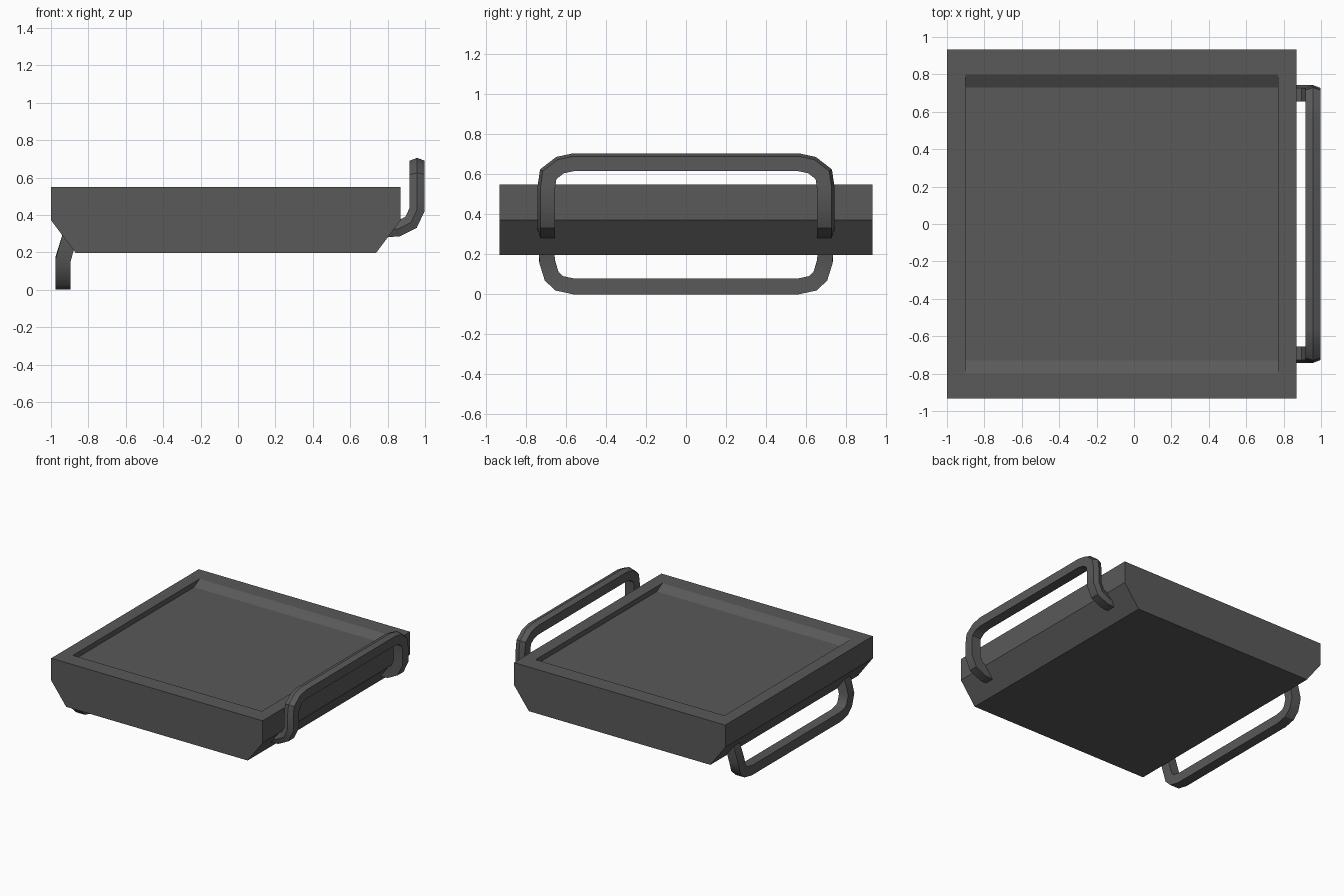
import bpy, bmesh
from mathutils import Vector

default = bpy.data.objects.get("Cube")
if default:
    bpy.data.objects.remove(default, do_unlink=True)

# One dark grey for everything
grey = bpy.data.materials.new("dark_grey")
grey.use_nodes = True
grey.diffuse_color = (0.1, 0.1, 0.1, 1)
grey.node_tree.nodes["Principled BSDF"].inputs["Base Color"].default_value = (0.1, 0.1, 0.1, 1)


def finish(name, bm, smooth=False):
    bmesh.ops.recalc_face_normals(bm, faces=bm.faces)
    mesh = bpy.data.meshes.new(name)
    bm.to_mesh(mesh)
    bm.free()
    mesh.materials.append(grey)
    obj = bpy.data.objects.new(name, mesh)
    bpy.context.collection.objects.link(obj)
    if smooth:
        bpy.ops.object.select_all(action='DESELECT')
        bpy.context.view_layer.objects.active = obj
        obj.select_set(True)
        bpy.ops.object.shade_smooth_by_angle()
    return obj


def build_tray():
    # Chamfered side profile extruded front to back
    mid, half_y = -0.065, 0.932
    profile = [(-1, 0.55), (-1, 0.372), (-0.868, 0.197),
               (0.738, 0.197), (0.87, 0.372), (0.87, 0.55)]
    bm = bmesh.new()
    face = bm.faces.new([bm.verts.new((x, -half_y, z)) for x, z in profile])
    ext = bmesh.ops.extrude_face_region(bm, geom=[face])
    back = [v for v in ext["geom"] if isinstance(v, bmesh.types.BMVert)]
    bmesh.ops.translate(bm, verts=back, vec=(0, 2 * half_y, 0))
    bmesh.ops.recalc_face_normals(bm, faces=bm.faces)
    # Shallow recess: straight at the sides, sloping at front and back
    top = max(bm.faces, key=lambda f: f.calc_center_median().z)
    for half, y, z in ((0.835, 0.8, 0.55), (0.835, 0.73, 0.51)):
        bmesh.ops.inset_individual(bm, faces=[top], thickness=0.05)
        for v in top.verts:
            v.co = (mid + (half if v.co.x > mid else -half),
                    y if v.co.y > 0 else -y, z)
    return finish("tray", bm)


def build_handle(name, half_path, section, flip):
    # Mirror half the path, then sweep the section along it with mitred bends
    pts = [Vector((x, -y, z)) for x, y, z in half_path]
    pts += [Vector((p.x, -p.y, p.z)) for p in reversed(pts)]
    bm = bmesh.new()
    rings = []
    for i, p in enumerate(pts):
        into = (p - pts[i - 1]).normalized() if i else (pts[1] - p).normalized()
        out = (pts[i + 1] - p).normalized() if i + 1 < len(pts) else into
        t = (into + out).normalized()
        n = Vector((0, t.z, -t.y)).normalized() * flip
        b = t.cross(n)
        bend, mitre = out - into, 1 / t.dot(into)
        if abs(bend.dot(n)) > abs(bend.dot(b)):
            n *= mitre
        else:
            b *= mitre
        rings.append([bm.verts.new(p + n * u + b * v) for u, v in section])
    for a, c in zip(rings, rings[1:]):
        for j in range(len(section)):
            k = (j + 1) % len(section)
            bm.faces.new((a[j], a[k], c[k], c[j]))
    bm.faces.new(rings[0])
    bm.faces.new(rings[-1])
    return finish(name, bm, True)


build_tray()

# Raised handle: ridged outer face, foot curving out from the chamfer
build_handle("raised_handle",
             [(0.78, 0.697, 0.32), (0.855, 0.697, 0.325), (0.925, 0.697, 0.36),
              (0.958, 0.697, 0.43), (0.958, 0.697, 0.54), (0.958, 0.688, 0.6),
              (0.958, 0.63, 0.645), (0.958, 0.56, 0.66)],
             [(0.043, -0.04), (0.043, 0.04), (-0.03, 0.04), (-0.045, 0),
              (-0.03, -0.04)], 1)

# Lowered handle: square bar that also serves as the foot
build_handle("lowered_handle",
             [(-0.88, 0.7, 0.35), (-0.898, 0.7, 0.29), (-0.935, 0.695, 0.165),
              (-0.935, 0.672, 0.09), (-0.935, 0.635, 0.055),
              (-0.935, 0.56, 0.039)],
             [(0.039, -0.04), (0.039, 0.04), (-0.039, 0.04), (-0.039, -0.04)], -1)
